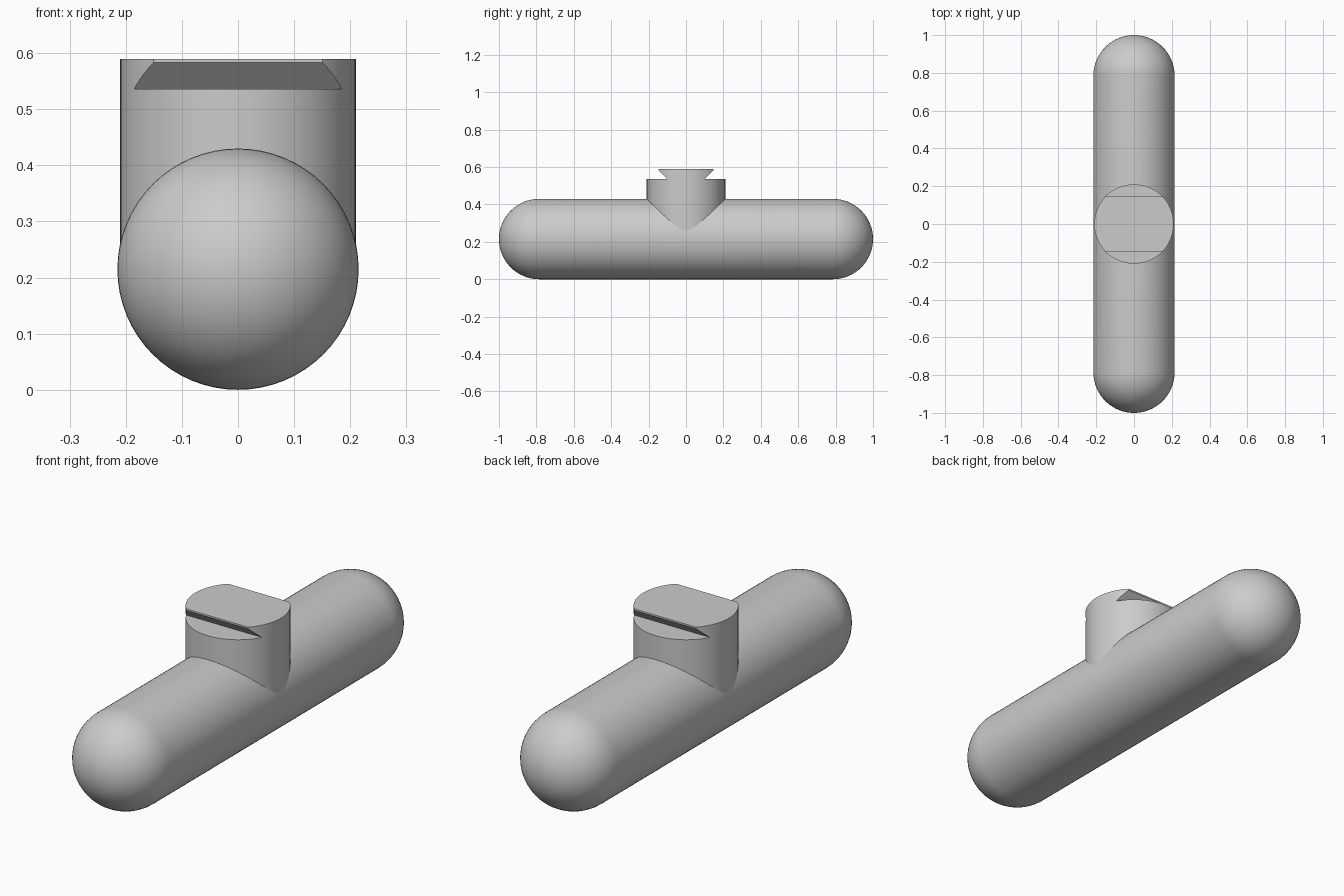
import bpy
import bmesh
from math import cos, sin, pi, radians
from mathutils import Matrix

cube = bpy.data.objects.get("Cube")
if cube:
    bpy.data.objects.remove(cube, do_unlink=True)

BODY_R = 0.215    # capsule radius
POST_R = 0.21     # mount post radius
TOP = 0.59        # top of the dovetail
SHOULDER = 0.536  # flat shoulder beside the dovetail

grey = bpy.data.materials.new("plain grey")
grey.use_nodes = True
colour = (0.6, 0.6, 0.6, 1)
grey.diffuse_color = colour
grey.node_tree.nodes["Principled BSDF"].inputs["Base Color"].default_value = colour


def add_object(name, bm):
    bmesh.ops.recalc_face_normals(bm, faces=bm.faces)
    mesh = bpy.data.meshes.new(name)
    bm.to_mesh(mesh)
    bm.free()
    mesh.materials.append(grey)
    obj = bpy.data.objects.new(name, mesh)
    bpy.context.collection.objects.link(obj)
    return obj


def select_only(obj):
    bpy.ops.object.select_all(action="DESELECT")
    obj.select_set(True)
    bpy.context.view_layer.objects.active = obj


# Capsule body: half-outline with two rounded ends, spun about the y axis
bm = bmesh.new()
steps = 16
half = [(BODY_R * cos(a), 1 - BODY_R + BODY_R * sin(a))
        for a in (pi / 2 * (1 - i / steps) for i in range(steps + 1))]
outline = half + [(r, -y) for r, y in reversed(half)]
verts = [bm.verts.new((r, y, BODY_R)) for r, y in outline]
edges = [bm.edges.new(pair) for pair in zip(verts, verts[1:])]
bmesh.ops.spin(bm, geom=verts + edges, cent=(0, 0, BODY_R), axis=(0, 1, 0),
               angle=2 * pi, steps=64, use_merge=True)
bmesh.ops.remove_doubles(bm, verts=bm.verts, dist=0.0001)
body = add_object("capsule_body", bm)

# Round mount post, rising from inside the body
bm = bmesh.new()
bmesh.ops.create_cone(bm, cap_ends=True, segments=96, radius1=POST_R,
                      radius2=POST_R, depth=TOP - BODY_R,
                      matrix=Matrix.Translation((0, 0, (TOP + BODY_R) / 2)))
post = add_object("mount_post", bm)

# Undercut grooves that leave a dovetail on top of the post
groove = [(0.099, SHOULDER), (0.4, SHOULDER), (0.4, 0.7),
          (0.146, 0.7), (0.146, 0.583)]
for side in (-1, 1):
    bm = bmesh.new()
    face = bm.faces.new([bm.verts.new((-0.4, side * y, z)) for y, z in groove])
    swept = bmesh.ops.extrude_face_region(bm, geom=[face])["geom"]
    bmesh.ops.translate(bm, vec=(0.8, 0, 0),
                        verts=[v for v in swept if isinstance(v, bmesh.types.BMVert)])
    cutter = add_object("groove_cutter", bm)
    cutter.hide_render = True
    cut = post.modifiers.new("groove", "BOOLEAN")
    cut.operation = "DIFFERENCE"
    cut.solver = "EXACT"
    cut.object = cutter
    select_only(post)
    bpy.ops.object.modifier_apply(modifier=cut.name)
    bpy.data.objects.remove(cutter, do_unlink=True)

# Smooth curves, crisp dovetail edges
for obj in (body, post):
    select_only(obj)
    bpy.ops.object.shade_smooth_by_angle(angle=radians(30))
